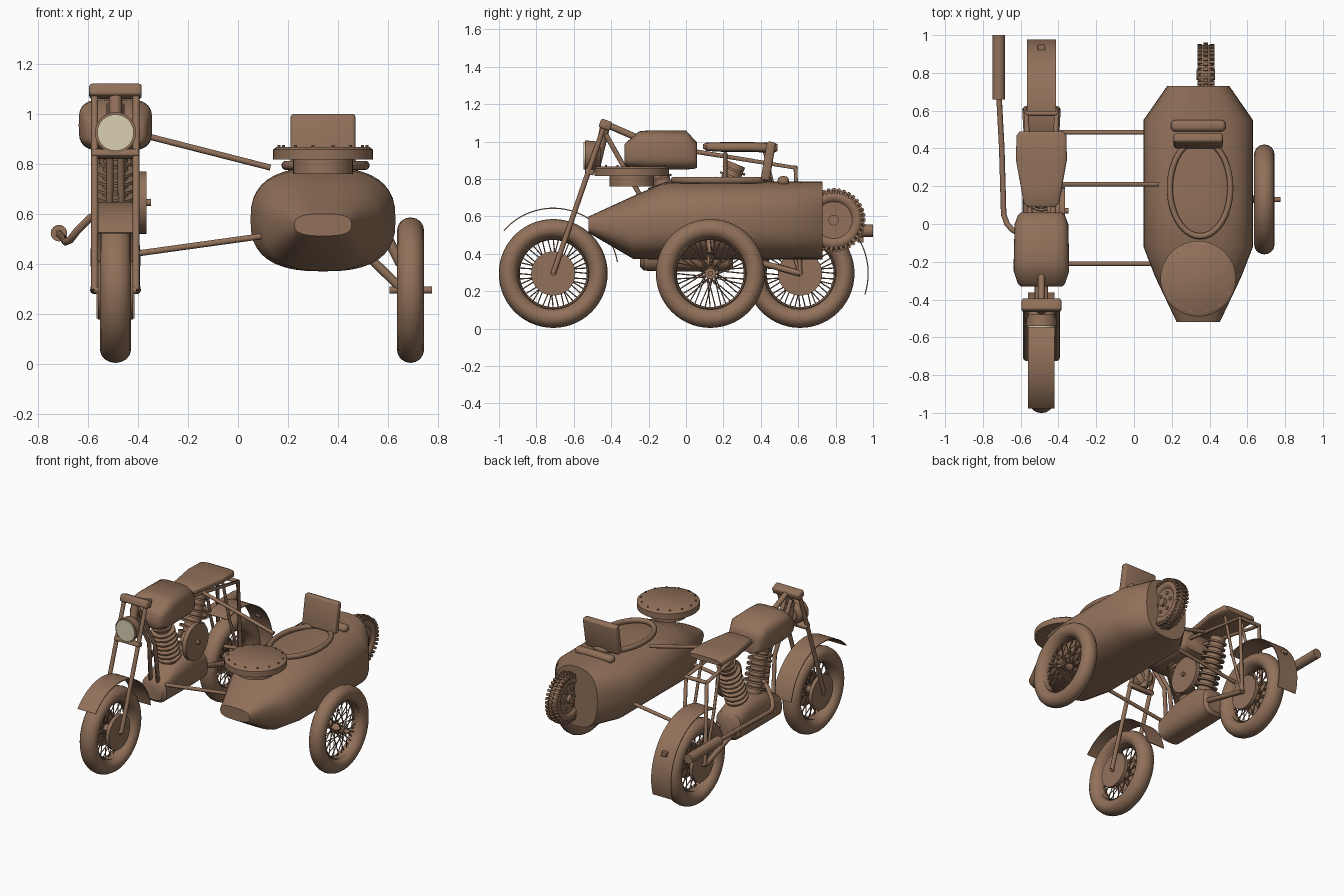
import bpy, bmesh, math
from mathutils import Vector, Matrix

if "Cube" in bpy.data.objects:
    bpy.data.objects.remove(bpy.data.objects["Cube"])

def material(name, rgb):
    m = bpy.data.materials.new(name)
    m.diffuse_color = (*rgb, 1)
    m.use_nodes = True
    m.node_tree.nodes["Principled BSDF"].inputs["Base Color"].default_value = m.diffuse_color
    return m

BROWN = material("warm brown", (0.285, 0.165, 0.102))
CREAM = material("cream glass", (0.70, 0.64, 0.45))
BX = -0.49   # centre line of the motorcycle
SX = 0.34    # centre line of the sidecar
tau = math.tau

def finish(name, bm, mat=BROWN, angle=40):
    bmesh.ops.recalc_face_normals(bm, faces=bm.faces)
    me = bpy.data.meshes.new(name)
    bm.to_mesh(me)
    bm.free()
    ob = bpy.data.objects.new(name, me)
    bpy.context.collection.objects.link(ob)
    me.materials.append(mat)
    bpy.ops.object.select_all(action='DESELECT')
    ob.select_set(True)
    bpy.context.view_layer.objects.active = ob
    bpy.ops.object.shade_smooth_by_angle(angle=math.radians(angle))
    return ob

def rod(bm, a, b, r, r2=None, seg=16):
    a, b = Vector(a), Vector(b)
    d = b - a
    m = Matrix.Translation((a + b) / 2) @ d.to_track_quat('Z', 'Y').to_matrix().to_4x4()
    bmesh.ops.create_cone(bm, cap_ends=True, segments=seg, radius1=r,
                          radius2=r if r2 is None else r2, depth=d.length, matrix=m)

def rods(name, items, seg=16, mat=BROWN):
    bm = bmesh.new()
    for a, b, r in items:
        rod(bm, a, b, r, seg=seg)
    return finish(name, bm, mat)

def loft(name, rings, closed=False, angle=40):
    """Skin a list of equal-length point rings, capping the ends when open."""
    bm = bmesh.new()
    vs = [[bm.verts.new(p) for p in ring] for ring in rings]
    n = len(vs[0])
    for i in range(len(vs) if closed else len(vs) - 1):
        a, b = vs[i], vs[(i + 1) % len(vs)]
        for j in range(n):
            bm.faces.new((a[j], a[(j + 1) % n], b[(j + 1) % n], b[j]))
    if not closed:
        bm.faces.new(vs[0])
        bm.faces.new(vs[-1])
    return finish(name, bm, angle=angle)

def torus(name, c, ra, rb, tw, tr, axis='X', n=56, m=16):
    """Ring about axis; ra, rb are its radii, tw, tr its tube half sizes."""
    rings = []
    for i in range(n):
        a = tau * i / n
        ring = []
        for j in range(m):
            t = tau * j / m
            u, v = (ra + tr * math.cos(t)) * math.cos(a), (rb + tr * math.cos(t)) * math.sin(a)
            w = tw * math.sin(t)
            ring.append(Vector(c) + Vector((w, u, v) if axis == 'X' else (u, v, w)))
        rings.append(ring)
    return loft(name, rings, closed=True)

def oval(y, cx, w, z0, z1, p=2.5, n=40):
    """Rounded cross-section in the xz plane."""
    f = lambda v: math.copysign(abs(v) ** (2 / p), v)
    return [(cx + w * f(math.cos(tau * k / n)), y,
             (z0 + z1) / 2 + (z1 - z0) / 2 * f(math.sin(tau * k / n))) for k in range(n)]

def tube(name, pts, r):
    cu = bpy.data.curves.new(name, 'CURVE')
    cu.dimensions, cu.bevel_depth, cu.bevel_resolution, cu.use_fill_caps = '3D', r, 3, True
    sp = cu.splines.new('POLY')
    sp.points.add(len(pts) - 1)
    for q, p in zip(sp.points, pts):
        q.co = (*p, 1)
    cu.materials.append(BROWN)
    ob = bpy.data.objects.new(name, cu)
    bpy.context.collection.objects.link(ob)
    return ob

def block(name, c, size, bevel=0.01, tilt=0):
    bm = bmesh.new()
    m = Matrix.Translation(c) @ Matrix.Rotation(tilt, 4, 'X') @ Matrix.Diagonal((*size, 1))
    bmesh.ops.create_cube(bm, size=1, matrix=m)
    bmesh.ops.bevel(bm, geom=bm.edges[:], offset=bevel, segments=3, profile=0.5, affect='EDGES')
    return finish(name, bm)

# Wheels: tyre, rim, crossed spokes, hub and optional brake drum
def wheel(name, x, y, drum, z=0.295, tw=0.058):
    torus(name + "_tyre", (x, y, z), 0.239, 0.239, tw, 0.052)
    torus(name + "_rim", (x, y, z), 0.188, 0.188, 0.03, 0.009, m=8)
    items = []
    for k in range(40):
        side = 1 if k % 2 else -1
        a = tau * k / 40
        h = a + (0.6 if k % 4 < 2 else -0.6)
        items.append(((x + side * 0.038, y + 0.028 * math.cos(h), z + 0.028 * math.sin(h)),
                      (x, y + 0.188 * math.cos(a), z + 0.188 * math.sin(a)), 0.0033))
    rods(name + "_spokes", items, seg=6)
    rods(name + "_hub", [((x - 0.05, y, z), (x + 0.05, y, z), 0.03),
                         ((x - 0.085, y, z), (x + 0.085, y, z), 0.014)])
    if drum:
        rods(name + "_brake_drum", [((x + s * 0.045, y, z), (x + s * 0.07, y, z), 0.118)
                                    for s in drum], seg=40)

wheel("front_wheel", BX, -0.71, (-1, 1), tw=0.062)
wheel("rear_wheel", BX, 0.61, (-1, 1), tw=0.062)
wheel("sidecar_wheel", 0.69, 0.13, (), tw=0.054)
rods("sidecar_axle", [((0.5, 0.13, 0.45), (0.66, 0.13, 0.295), 0.018),
                      ((0.60, 0.13, 0.50), (0.65, 0.13, 0.40), 0.02)])

# Mudguards: thin curved sheets
def mudguard(name, y, z, r, a0, a1, w):
    rings = []
    for i in range(29):
        a = math.radians(a0 + (a1 - a0) * i / 28)
        rings.append([(BX + s * w, y + q * math.cos(a), z + q * math.sin(a))
                      for s, q in ((-1, r), (1, r), (1, r - 0.006), (-1, r - 0.006))])
    loft(name, rings)

mudguard("front_mudguard", -0.71, 0.295, 0.352, 10, 139, 0.07)
mudguard("rear_mudguard", 0.61, 0.295, 0.367, -18, 112, 0.076)
block("tail_lamp", (BX, 0.935, 0.475), (0.04, 0.03, 0.03), 0.004)

# Front fork, clamps, head tube and headlamp
rods("front_fork", [((BX + s * 0.083, -0.71, 0.295), (BX + s * 0.083, -0.435, 1.09), 0.014)
                    for s in (-1, 1)])
block("top_clamp", (BX, -0.43, 1.09), (0.21, 0.065, 0.05), 0.012, -0.33)
block("lower_clamp", (BX, -0.515, 0.84), (0.19, 0.05, 0.03), 0.008, -0.33)
rods("steering_head", [((BX, -0.43, 1.09), (BX, -0.49, 0.84), 0.026),
                       ((BX, -0.41, 1.085), (BX, -0.26, 1.02), 0.018)])
bm = bmesh.new()
rod(bm, (BX, -0.54, 0.925), (BX, -0.48, 0.925), 0.082, 0.076, 40)
rod(bm, (BX, -0.48, 0.925), (BX, -0.455, 0.925), 0.076, 0.05, 40)
finish("headlamp_shell", bm)
rods("headlamp_glass", [((BX, -0.548, 0.925), (BX, -0.538, 0.925), 0.073)], 40, CREAM)

# Frame tubes, mirrored about the motorcycle centre line
for s, side in ((-1, "left"), (1, "right")):
    tube("down_tube_" + side, [(BX + s * 0.022, -0.43, 1.04), (BX + s * 0.022, -0.25, 0.72),
                               (BX + s * 0.03, -0.22, 0.4), (BX + s * 0.05, 0.2, 0.34)], 0.014)
    tube("rear_frame_" + side, [(BX + s * 0.06, 0.03, 0.95), (BX + s * 0.08, 0.585, 0.86),
                                (BX + s * 0.085, 0.61, 0.295)], 0.013)
    tube("swing_arm_" + side, [(BX + s * 0.06, 0.15, 0.42), (BX + s * 0.085, 0.61, 0.295)], 0.017)
    tube("seat_stay_" + side, [(BX + s * 0.07, 0.42, 0.95), (BX + s * 0.075, 0.5, 0.62),
                               (BX + s * 0.085, 0.61, 0.295)], 0.01)
rods("frame_cross_bar", [((BX - 0.08, 0.585, 0.86), (BX + 0.08, 0.585, 0.86), 0.013)])

# Fuel tank
loft("fuel_tank", [oval(y, BX, w, z0, z1, 3.6) for y, w, z0, z1 in (
    (-0.33, 0.11, 0.88, 0.985), (-0.315, 0.125, 0.865, 1.0), (-0.25, 0.147, 0.855, 1.055),
    (-0.2, 0.147, 0.85, 1.06), (0.0, 0.142, 0.85, 1.06), (0.045, 0.125, 0.855, 1.01),
    (0.06, 0.11, 0.86, 0.995))], angle=50)

# Saddle, wider at the back
loft("saddle", [oval(y, BX, w, z0, z1, 4) for y, w, z0, z1 in (
    (0.09, 0.07, 0.965, 0.985), (0.11, 0.095, 0.95, 0.995), (0.2, 0.11, 0.945, 0.997),
    (0.34, 0.135, 0.945, 0.997), (0.47, 0.132, 0.94, 0.995), (0.49, 0.115, 0.95, 0.985))])

# Engine: crankcase, two finned cylinders and round side cover
loft("crankcase", [oval(y, BX, w, z0, z1, 2.8) for y, w, z0, z1 in (
    (-0.245, 0.075, 0.33, 0.44), (-0.225, 0.095, 0.31, 0.47), (-0.05, 0.1, 0.305, 0.54),
    (0.12, 0.1, 0.305, 0.55), (0.23, 0.095, 0.31, 0.50), (0.25, 0.075, 0.33, 0.46))])
for name, a, b in (("front_cylinder", (BX, -0.03, 0.47), (BX, -0.16, 0.87)),
                   ("rear_cylinder", (BX, 0.10, 0.47), (BX, 0.27, 0.88))):
    a, b = Vector(a), Vector(b)
    bm = bmesh.new()
    rod(bm, a, b, 0.05, seg=24)
    step = (b - a).normalized() * 0.006
    for k in range(9):
        p = a.lerp(b, 0.24 + 0.085 * k)
        rod(bm, p - step, p + step, 0.078 if k < 7 else 0.064, seg=28)
    finish(name, bm)
rods("air_cleaner", [((BX + 0.03, 0.07, 0.645), (-0.385, 0.07, 0.645), 0.05),
                     ((-0.395, 0.07, 0.645), (-0.365, 0.07, 0.645), 0.125),
                     ((-0.365, 0.07, 0.645), (-0.347, 0.07, 0.645), 0.014)], 36)

# Exhaust pipe and silencer
tube("exhaust_pipe", [(-0.52, -0.09, 0.62), (-0.59, -0.06, 0.585), (-0.645, -0.03, 0.53),
                      (-0.672, 0.0, 0.495), (-0.69, 0.05, 0.488), (-0.70, 0.4, 0.505),
                      (-0.715, 0.68, 0.52)], 0.015)
rods("silencer", [((-0.716, 0.66, 0.523), (-0.716, 1.0, 0.523), 0.033)], 24)

# Struts joining motorcycle and sidecar
rods("sidecar_struts", [((-0.45, 0.21, 0.933), (0.13, 0.21, 0.785), 0.012),
                        ((-0.45, 0.485, 0.435), (0.12, 0.485, 0.514), 0.012),
                        ((-0.45, -0.21, 0.435), (0.12, -0.21, 0.514), 0.012)])

# Sidecar body
loft("sidecar_body", [oval(y, SX, w, z0, z1, p) for y, w, z0, z1, p in (
    (-0.52, 0.114, 0.512, 0.60, 2.8), (-0.28, 0.228, 0.372, 0.71, 2.6),
    (-0.12, 0.29, 0.37, 0.78, 2.6), (0.1, 0.29, 0.37, 0.786, 2.6), (0.55, 0.29, 0.37, 0.786, 2.6),
    (0.73, 0.165, 0.37, 0.786, 2.6))], angle=45)

# Cockpit rim, backrest and luggage roll
torus("cockpit_rim", (SX + 0.01, 0.19, 0.794), 0.16, 0.255, 0.018, 0.016, 'Z')
block("backrest", (SX, 0.44, 0.895), (0.26, 0.048, 0.21), 0.014, -0.17)
block("luggage_roll", (SX, 0.52, 0.79), (0.29, 0.06, 0.05), 0.022)

# Round front cover with a ring of rivets
bm = bmesh.new()
rod(bm, (SX, -0.29, 0.76), (SX, -0.29, 0.822), 0.12, seg=32)
rod(bm, (SX, -0.29, 0.817), (SX, -0.29, 0.857), 0.2, seg=48)
rod(bm, (SX, -0.29, 0.857), (SX, -0.29, 0.868), 0.2, 0.185, 48)
for k in range(14):
    a = tau * k / 14
    p = Vector((SX + 0.176 * math.cos(a), -0.29 + 0.176 * math.sin(a), 0.865))
    rod(bm, p, p + Vector((0, 0, 0.01)), 0.006, seg=8)
finish("front_cover", bm)

# Spare wheel with knobbly tread
PX, PY, PZ = 0.38, 0.79, 0.58
torus("spare_tyre", (PX, PY, PZ), 0.125, 0.125, 0.042, 0.036)
rods("spare_hub", [((PX - 0.028, PY, PZ), (PX + 0.028, PY, PZ), 0.1),
                   ((PX - 0.05, PY, PZ), (PX + 0.05, PY, PZ), 0.028)] +
     [((PX - 0.036, PY + 0.065 * math.cos(k * tau / 6), PZ + 0.065 * math.sin(k * tau / 6)),
       (PX + 0.036, PY + 0.065 * math.cos(k * tau / 6), PZ + 0.065 * math.sin(k * tau / 6)), 0.012)
      for k in range(6)], 24)
bm = bmesh.new()
for k in range(36):
    for s in (-1, 0, 1):
        m = (Matrix.Translation((PX, PY, PZ)) @ Matrix.Rotation(tau * (k + 0.5 * abs(s)) / 36, 4, 'X')
             @ Matrix.Translation((s * 0.033, 0, 0.16 - 0.007 * abs(s)))
             @ Matrix.Diagonal((0.024, 0.016, 0.022, 1)))
        bmesh.ops.create_cube(bm, size=1, matrix=m)
finish("spare_tread", bm)
